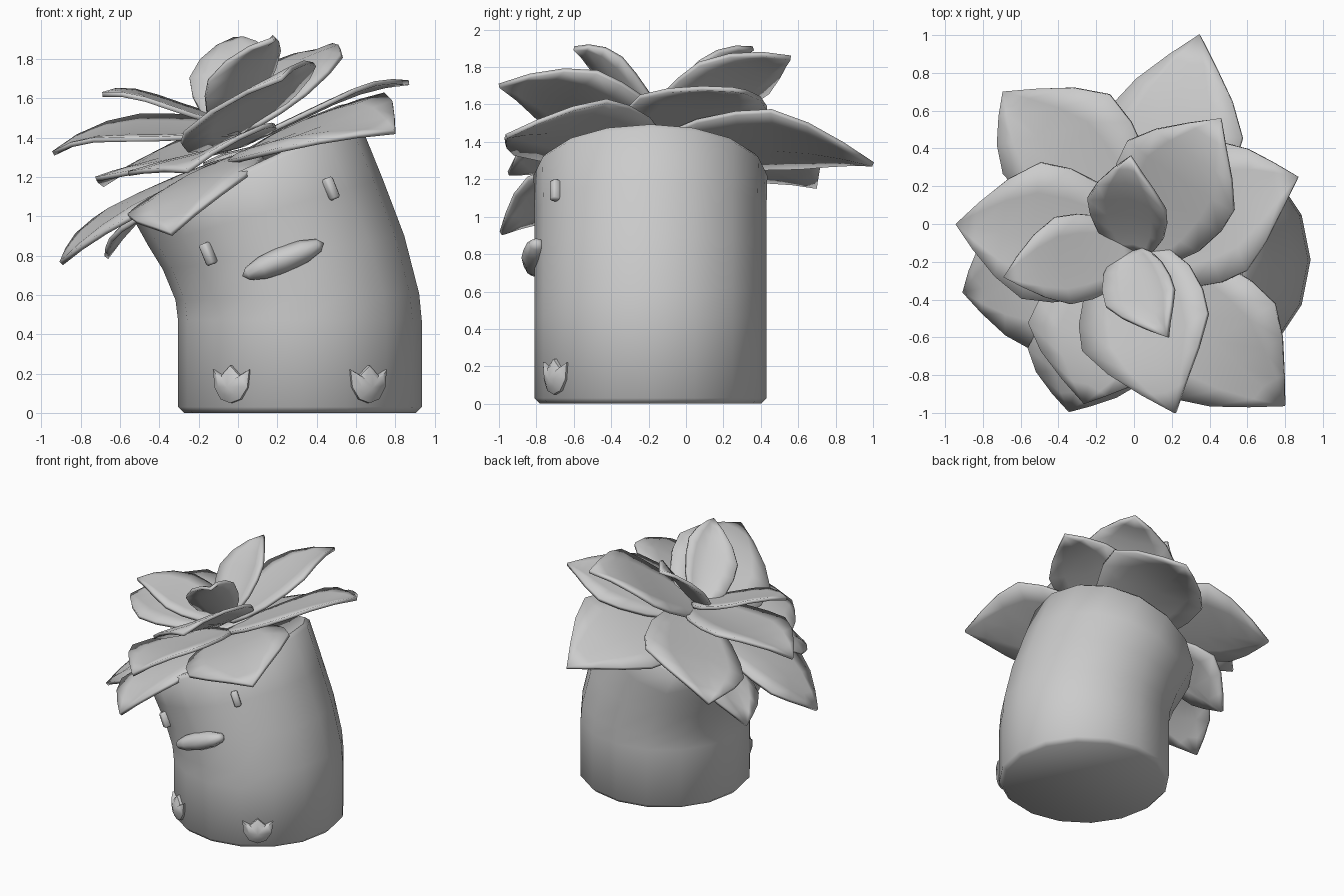
import bpy, bmesh, math
from mathutils import Vector, Matrix

if "Cube" in bpy.data.objects:
    bpy.data.objects.remove(bpy.data.objects["Cube"])

CX, CY, R = 0.315, -0.19, 0.62


def finish(bm, name, angle=45):
    bmesh.ops.recalc_face_normals(bm, faces=bm.faces)
    me = bpy.data.meshes.new(name)
    bm.to_mesh(me)
    bm.free()
    ob = bpy.data.objects.new(name, me)
    bpy.context.collection.objects.link(ob)
    bpy.ops.object.select_all(action='DESELECT')
    bpy.context.view_layer.objects.active = ob
    ob.select_set(True)
    bpy.ops.object.shade_smooth_by_angle(angle=math.radians(angle))
    return ob


# Body: 16-sided trunk leaning to the left; rings are (x, z, tilt, radius)
def build_body():
    rings = [(CX, 0, 0, .59), (CX, .03, 0, R), (CX, .47, 0, R), (.302, .59, 1.5, R),
             (.232, .815, 8, R), (.14, 1.02, 16, R), (.05, 1.22, 24, .625),
             (.042, 1.245, 24.5, .60)]
    bm = bmesh.new()
    loops = []
    for x, z, tilt, r in rings:
        t = math.radians(tilt)
        loop = []
        for i in range(16):
            a = math.tau * i / 16
            d = r * math.cos(a)
            loop.append(bm.verts.new((x + d * math.cos(t), CY + r * math.sin(a),
                                      z + d * math.sin(t))))
        loops.append(loop)
    for lo, hi in zip(loops, loops[1:]):
        for i in range(16):
            j = (i + 1) % 16
            bm.faces.new((lo[i], lo[j], hi[j], hi[i]))
    bm.faces.new(loops[0])
    bm.faces.new(loops[-1])
    finish(bm, "body", 50)


# Petal: arched pointed sheet between a base, a tip and its two side points
def build_petal(name, base, tip, left, right, dome, arch):
    base, tip, left, right = map(Vector, (base, tip, left, right))
    normal = Vector((-0.4, 0, 0.91))
    widths = [(0, .3), (.08, .58), (.22, .83), (.4, .98), (.56, 1), (.72, .72), (.87, .35), (1, 0)]
    mid = base.lerp(tip, .53)
    bm = bmesh.new()
    rows = []
    for u, w in widths:
        row = []
        for v in (-1, -.6, 0, .6, 1):
            side = (left if v > 0 else right) - mid
            p = base.lerp(tip, u) + side * abs(v) * w
            p += normal * (dome * w * (1 - v * v) + arch * math.sin(math.pi * u ** 2.2))
            row.append(bm.verts.new(p))
            if w == 0:
                break
        rows.append(row)
    for a, b in zip(rows, rows[1:]):
        for i in range(4):
            if len(b) == 1:
                bm.faces.new((a[i], a[i + 1], b[0]))
            else:
                bm.faces.new((a[i], a[i + 1], b[i + 1], b[i]))
    ob = finish(bm, name, 50)
    mod = ob.modifiers.new("thickness", 'SOLIDIFY')
    mod.thickness = 0.025
    mod.offset = 0


# Each layer: base point, dome, arch, then (tip, left, right) for every petal
LAYERS = {
    "inner_petal": ((.0, -.14, 1.47), -.01, .05, [
        ((-.02, .36, 1.90), (-.23, .12, 1.65), (.18, .06, 1.78)),
        ((-.69, -.28, 1.62), (-.30, -.42, 1.51), (-.38, .04, 1.57)),
        ((.18, -.60, 1.90), (.22, -.33, 1.80), (-.14, -.42, 1.64))]),
    "middle_petal": ((.02, -.16, 1.43), .01, .05, [
        ((.46, .56, 1.85), (-.03, .42, 1.62), (.53, .05, 1.77)),
        ((-.94, .0, 1.32), (-.55, -.40, 1.36), (-.45, .32, 1.48)),
        ((.22, -1.0, 1.70), (.40, -.45, 1.73), (-.26, -.65, 1.38))]),
    "lower_petal": ((.03, -.17, 1.36), .02, .03, [
        ((.87, .25, 1.68), (.45, .42, 1.55), (.58, -.26, 1.61)),
        ((-.69, .70, 1.16), (-.66, .24, 1.18), (-.10, .66, 1.43)),
        ((-.26, -.95, 1.23), (.15, -.75, 1.44), (-.54, -.50, 1.20))]),
    "outer_petal": ((.03, -.18, 1.29), .07, .02, [
        ((.35, 1.0, 1.28), (-.13, .58, 1.25), (.57, .42, 1.55)),
        ((.80, -.96, 1.43), (.73, -.40, 1.60), (.20, -.90, 1.32)),
        ((-.34, -.99, .91), (.05, -.82, 1.20), (-.54, -.63, 1.00)),
        ((-.90, -.36, .76), (-.50, -.66, 1.00), (-.70, -.02, .98)),
        ((-.67, .20, .79), (-.57, -.06, .93), (-.40, .38, 1.08))]),
}


# Eyes and mouth: tilted to follow the lean of the body
def build_face():
    tilt = Matrix.Rotation(math.radians(-22), 4, 'Y')
    for name, x, z, turn in (("left_eye", -.15, .81, -35), ("right_eye", .47, 1.14, 35)):
        bm = bmesh.new()
        bmesh.ops.create_cube(bm, size=1, matrix=Matrix.Translation((x, -.695, z)) @ tilt
                              @ Matrix.Rotation(math.radians(turn), 4, 'Z')
                              @ Matrix.Diagonal((.05, .06, .115, 1)))
        bmesh.ops.bevel(bm, geom=bm.edges[:], offset=.01, segments=1, affect='EDGES')
        finish(bm, name, 60)
    bm = bmesh.new()
    bmesh.ops.create_uvsphere(bm, u_segments=8, v_segments=6, radius=1,
                              matrix=Matrix.Translation((.23, -.80, .78)) @ tilt
                              @ Matrix.Diagonal((.225, .08, .068, 1))
                              @ Matrix.Rotation(math.pi / 2, 4, 'Y'))
    finish(bm, "mouth", 60)


# Feet: small three-pointed paws wrapped onto the body
def build_foot(name, heading):
    outline = [(0, .05), (.06, .07), (.10, .13), (.11, .22), (.055, .19), (0, .24),
               (-.055, .19), (-.11, .22), (-.10, .13), (-.06, .07)]

    def wrap(s, z, r):
        a = heading + s / R
        return (CX + r * math.sin(a), CY - r * math.cos(a), z)
    bm = bmesh.new()
    rings = []
    for r, k in ((.57, 1), (.63, 1), (.65, .6)):
        rings.append([bm.verts.new(wrap(s * k, .14 + (z - .14) * k, r)) for s, z in outline])
    n = len(outline)
    for a, b in zip(rings, rings[1:]):
        for i in range(n):
            j = (i + 1) % n
            bm.faces.new((a[i], a[j], b[j], b[i]))
    centre = bm.verts.new(wrap(0, .13, .66))
    for i in range(n):
        bm.faces.new((rings[-1][i], rings[-1][(i + 1) % n], centre))
    bm.faces.new(rings[0])
    finish(bm, name, 50)


build_body()
for layer, (base, dome, arch, petals) in LAYERS.items():
    for i, (tip, left, right) in enumerate(petals):
        build_petal(f"{layer}_{i + 1}", base, tip, left, right, dome, arch)
build_face()
build_foot("left_foot", -.6)
build_foot("right_foot", .6)
